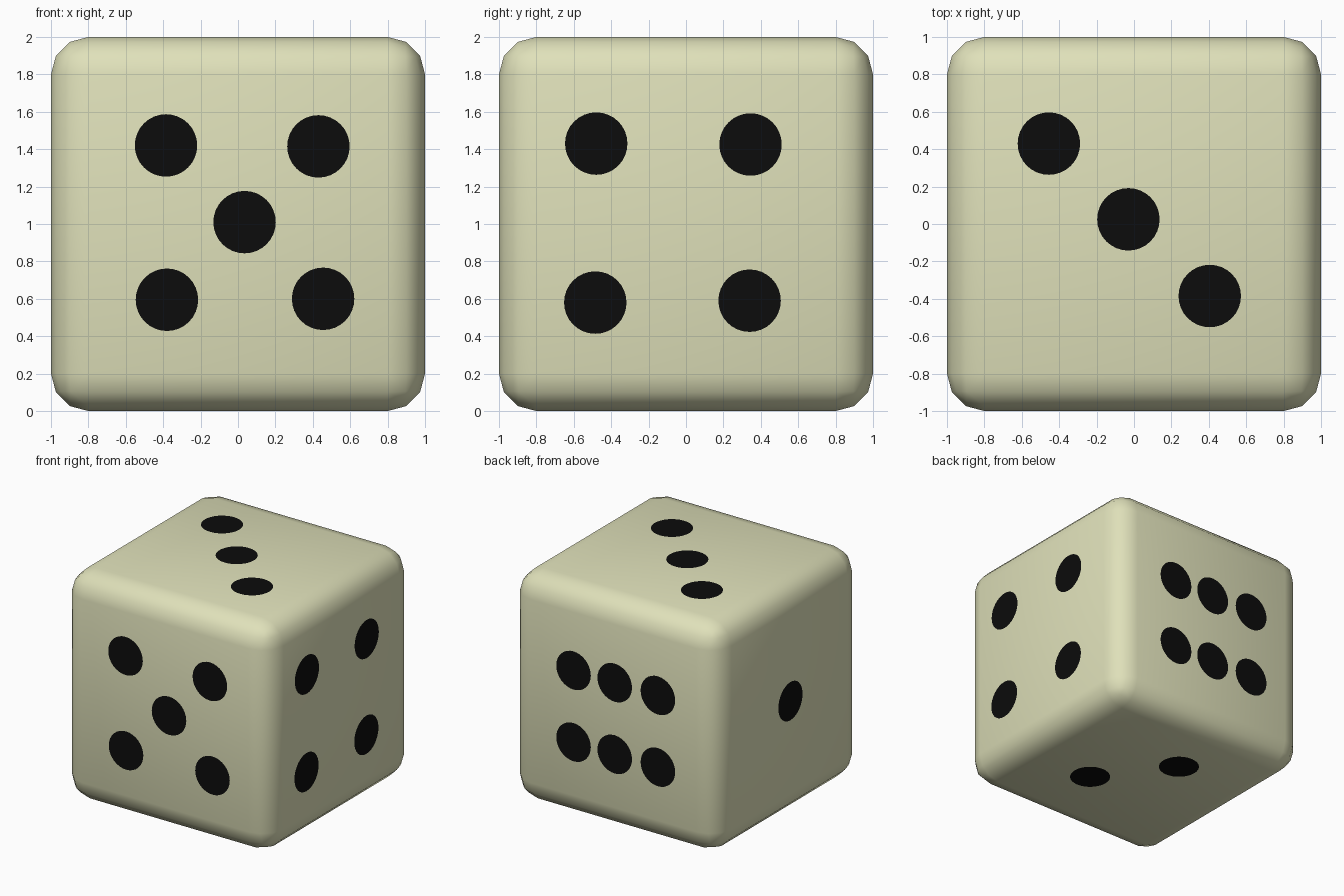
import bpy, bmesh, math
from mathutils import Matrix, Vector

if "Cube" in bpy.data.objects:
    bpy.data.objects.remove(bpy.data.objects["Cube"])


def material(name, rgb):
    m = bpy.data.materials.new(name)
    m.diffuse_color = (*rgb, 1)
    m.use_nodes = True
    m.node_tree.nodes["Principled BSDF"].inputs["Base Color"].default_value = m.diffuse_color
    return m


ivory = material("ivory", (0.74, 0.75, 0.49))
black = material("black", (0.0035, 0.0035, 0.0035))

# Body: cube with three-segment rounded edges
bpy.ops.mesh.primitive_cube_add(size=2, location=(0, 0, 1))
body = bpy.context.object
body.name = "die_body"
body.data.materials.append(ivory)
bevel = body.modifiers.new("rounded_edges", "BEVEL")
bevel.width = 0.2
bevel.segments = 3
bevel.limit_method = "NONE"
bpy.ops.object.shade_smooth()

# Pips per side: outward normal and pip centres (two in-plane coordinates, in x, y, z order)
SIDES = {
    "front": ((0, -1, 0), [(-0.385, 1.42), (0.43, 1.415), (0.035, 1.01), (-0.38, 0.595), (0.455, 0.60)]),
    "right": ((1, 0, 0), [(-0.48, 1.43), (0.345, 1.425), (-0.485, 0.58), (0.34, 0.59)]),
    "top": ((0, 0, 1), [(-0.455, 0.43), (-0.03, 0.025), (0.405, -0.385)]),
    "back": ((0, 1, 0), [(x, z) for x in (0.385, -0.013, -0.43) for z in (1.293, 0.667)]),
    "left": ((-1, 0, 0), [(-0.01, 1.01)]),
    "bottom": ((0, 0, -1), [(0.275, -0.24), (-0.183, 0.363)]),
}
PIP_RADIUS = 0.167
LIFT = 1.002  # pips sit a hair above the face

for side, (normal, centres) in SIDES.items():
    n = Vector(normal)
    turn = n.to_track_quat("Z", "Y").to_matrix().to_4x4()
    bm = bmesh.new()
    for a, b in centres:
        if n.x:
            pos = Vector((n.x * LIFT, a, b))
        elif n.y:
            pos = Vector((a, n.y * LIFT, b))
        else:
            pos = Vector((a, b, 1 + n.z * LIFT))
        bmesh.ops.create_circle(bm, cap_ends=True, segments=32, radius=PIP_RADIUS,
                                matrix=Matrix.Translation(pos) @ turn)
    # face every pip outward
    bm.normal_update()
    for f in bm.faces:
        if f.normal.dot(n) < 0:
            f.normal_flip()
    mesh = bpy.data.meshes.new(side + "_pips")
    bm.to_mesh(mesh)
    bm.free()
    mesh.materials.append(black)
    bpy.context.collection.objects.link(bpy.data.objects.new(side + "_pips", mesh))
